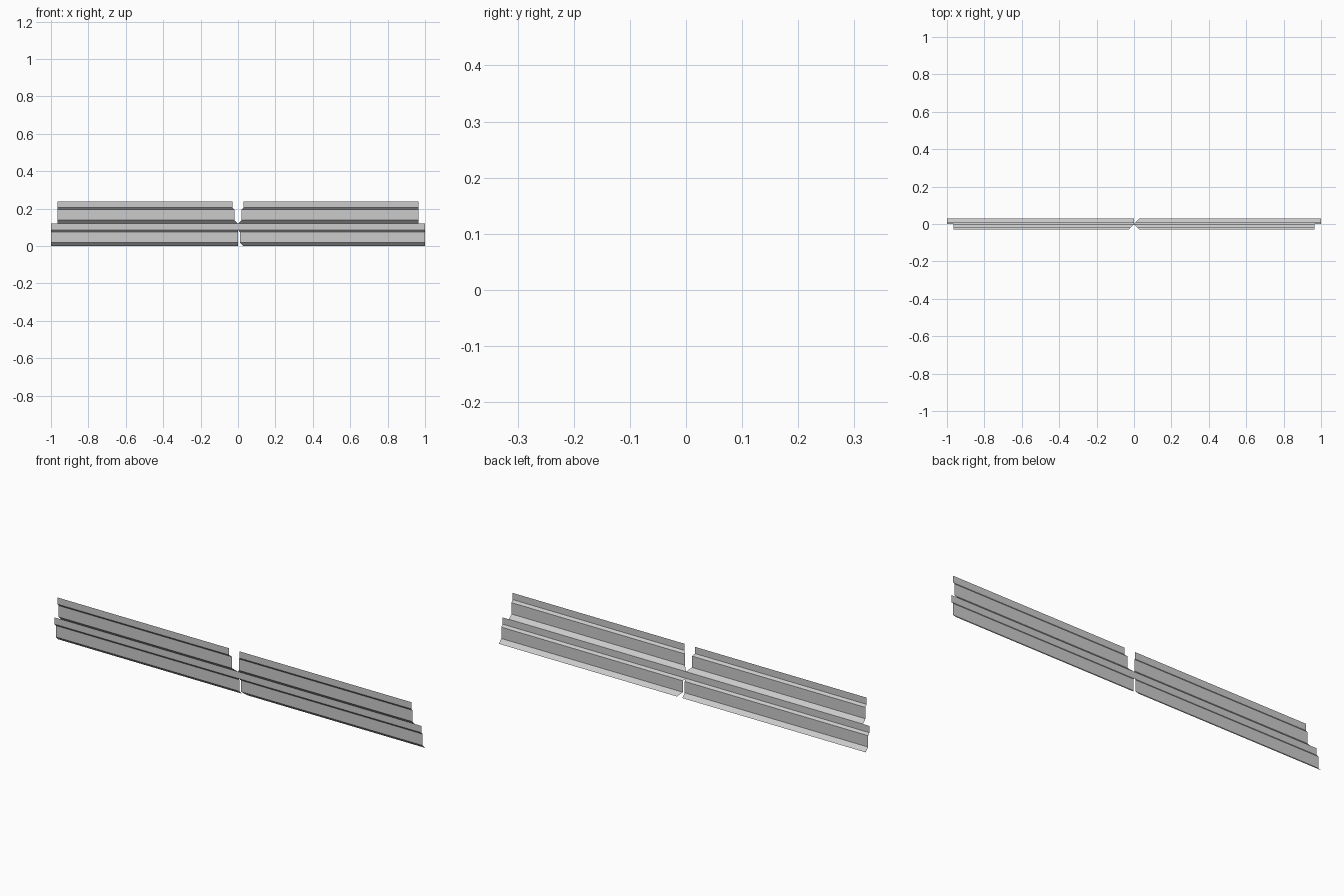
import bpy

if "Cube" in bpy.data.objects:
    bpy.data.objects.remove(bpy.data.objects["Cube"])

# Cross-section of one siding course: (y, z) from lower lip to top edge
PROFILE = [(0.029, 0.0), (0.010, 0.019), (0.010, 0.075), (0.0, 0.086), (0.0, 0.119)]


def siding_board(name, outer_x, miter, dy, dz):
    """Thin board from outer_x to the centre; inner end follows x = miter * y."""
    verts = []
    for y, z in PROFILE:
        y, z = y + dy, z + dz
        verts += [(outer_x, y, z), (miter * y, y, z)]
    faces = []
    for i in range(len(PROFILE) - 1):
        a = 2 * i
        quad = (a, a + 1, a + 3, a + 2)
        # Keep the normals facing the front
        faces.append(quad if outer_x < 0 else quad[::-1])
    mesh = bpy.data.meshes.new(name)
    mesh.from_pydata(verts, [], faces)
    obj = bpy.data.objects.new(name, mesh)
    bpy.context.collection.objects.link(obj)
    return obj


# Lower course: square-cut left board, inside-mitred right board
siding_board("lower_left_board", -1.0, 0, 0, 0)
siding_board("lower_right_board", 1.0, 1, 0, 0)

# Upper course: both boards mitred away from the centre
siding_board("upper_left_board", -0.965, 1, -0.029, 0.119)
siding_board("upper_right_board", 0.965, -1, -0.029, 0.119)
